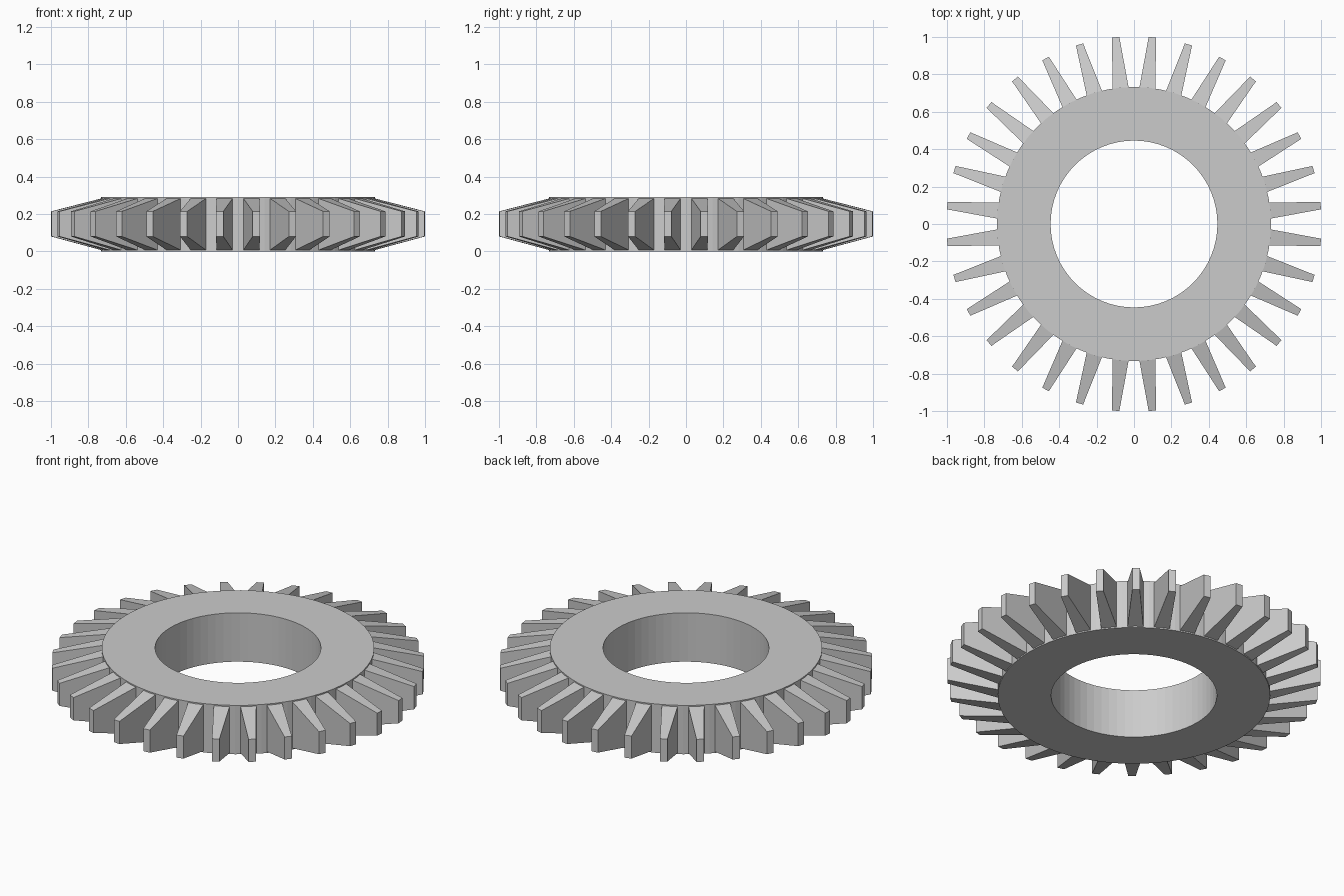
import bpy, bmesh
from math import cos, sin, pi, tau
from mathutils import Matrix

if "Cube" in bpy.data.objects:
    bpy.data.objects.remove(bpy.data.objects["Cube"])

TEETH = 32
HEIGHT = 0.29
BORE_R, RIM_R, TIP_R = 0.446, 0.733, 1.003


def make_object(name, bm):
    bmesh.ops.recalc_face_normals(bm, faces=bm.faces)
    mesh = bpy.data.meshes.new(name)
    bm.to_mesh(mesh)
    bm.free()
    obj = bpy.data.objects.new(name, mesh)
    bpy.context.collection.objects.link(obj)
    return obj


# Flat ring body with a round bore
def make_ring(segments=64):
    bm = bmesh.new()
    profile = [(BORE_R, 0), (RIM_R, 0), (RIM_R, HEIGHT), (BORE_R, HEIGHT)]
    loops = [[bm.verts.new((r * cos(tau * i / segments), r * sin(tau * i / segments), z))
              for r, z in profile] for i in range(segments)]
    for i in range(segments):
        a, b = loops[i], loops[(i + 1) % segments]
        for j in range(4):
            k = (j + 1) % 4
            bm.faces.new((a[j], b[j], b[k], a[k]))
    return make_object("gear_ring", bm)


# Teeth taper in both width and height, sitting half a step off the axes
def make_teeth():
    bm = bmesh.new()
    root_r = 0.715
    for i in range(TEETH):
        turn = Matrix.Rotation(tau * (i + 0.5) / TEETH, 4, 'Z')
        tooth = bmesh.ops.create_cube(bm, size=1)["verts"]
        for v in tooth:
            tip = v.co.x > 0
            half_w = 0.02 if tip else 0.044
            low, high = (0.08, 0.214) if tip else (0.003, HEIGHT - 0.003)
            v.co = (TIP_R if tip else root_r,
                    half_w if v.co.y > 0 else -half_w,
                    high if v.co.z > 0 else low)
        bmesh.ops.transform(bm, matrix=turn, verts=tooth)
    return make_object("gear_teeth", bm)


make_ring()
make_teeth()
